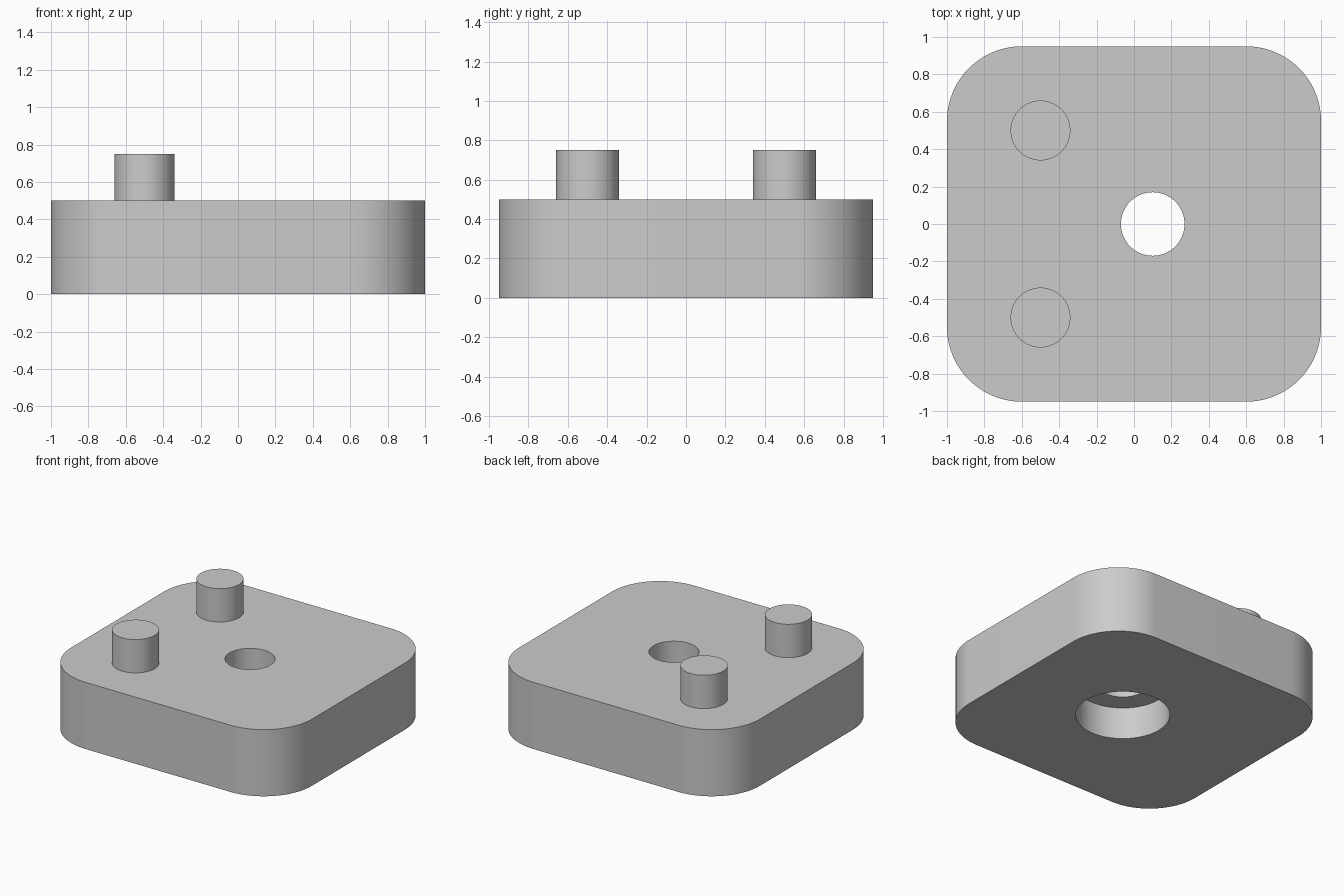
import bpy
import bmesh

if "Cube" in bpy.data.objects:
    bpy.data.objects.remove(bpy.data.objects["Cube"], do_unlink=True)

grey = bpy.data.materials.new("plain grey")
grey.use_nodes = True
colour = (0.6, 0.6, 0.6, 1)
grey.diffuse_color = colour
grey.node_tree.nodes["Principled BSDF"].inputs["Base Color"].default_value = colour


def activate(obj):
    bpy.ops.object.select_all(action="DESELECT")
    obj.select_set(True)
    bpy.context.view_layer.objects.active = obj


def cylinder(name, radius, x, y, bottom, top):
    bpy.ops.mesh.primitive_cylinder_add(
        vertices=64, radius=radius, depth=top - bottom,
        location=(x, y, (bottom + top) / 2))
    obj = bpy.context.object
    obj.name = name
    obj.data.materials.append(grey)
    return obj


def smooth(obj):
    activate(obj)
    bpy.ops.object.shade_smooth_by_angle()


# Base plate: a block with its four upright edges rounded
width, depth, height, corner = 2.0, 1.9, 0.5, 0.4
bm = bmesh.new()
bmesh.ops.create_cube(bm, size=1)
for v in bm.verts:
    v.co = (v.co.x * width, v.co.y * depth, (v.co.z + 0.5) * height)
upright = [e for e in bm.edges
           if abs(e.verts[0].co.z - e.verts[1].co.z) > height / 2]
bmesh.ops.bevel(bm, geom=upright, offset=corner, segments=20,
                profile=0.5, affect="EDGES")
mesh = bpy.data.meshes.new("base_plate")
bm.to_mesh(mesh)
bm.free()
plate = bpy.data.objects.new("base_plate", mesh)
bpy.context.collection.objects.link(plate)
mesh.materials.append(grey)

# Through hole, with a wider counterbore from underneath
hole_x = 0.1
cutters = [
    cylinder("counterbore_cutter", 0.32, hole_x, 0, -0.1, 0.24),
    cylinder("hole_cutter", 0.17, hole_x, 0, -0.2, height + 0.1),
]
for cutter in cutters:
    cutter.hide_render = True
    cut = plate.modifiers.new("cut", "BOOLEAN")
    cut.operation = "DIFFERENCE"
    cut.solver = "EXACT"
    cut.object = cutter
    activate(plate)
    bpy.ops.object.modifier_apply(modifier=cut.name)
    bpy.data.objects.remove(cutter, do_unlink=True)
smooth(plate)

# Two locating pins on the right side
for name, y in (("front_pin", -0.5), ("back_pin", 0.5)):
    smooth(cylinder(name, 0.16, -0.5, y, height, 0.75))
